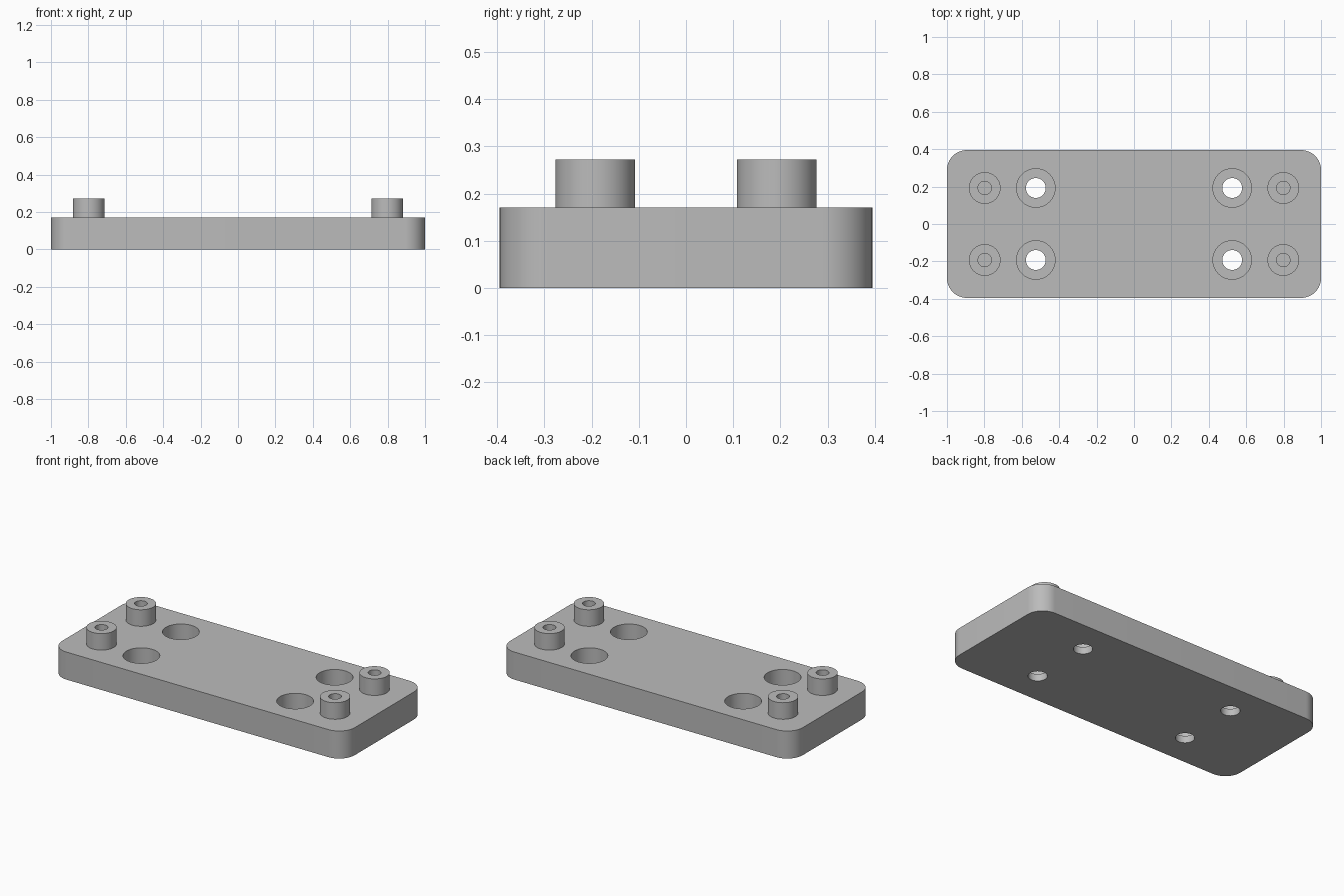
import bpy, bmesh, math
from mathutils import Matrix, Vector

default = bpy.data.objects.get("Cube")
if default:
    bpy.data.objects.remove(default, do_unlink=True)

HALF_X, HALF_Y, CORNER, THICK = 1.0, 0.395, 0.106, 0.17
ROW_Y = 0.1925

grey = bpy.data.materials.new("plain grey")
colour = (0.5, 0.5, 0.5, 1)
grey.diffuse_color = colour
grey.use_nodes = True
grey.node_tree.nodes["Principled BSDF"].inputs["Base Color"].default_value = colour


def make_object(name, bm, location=(0, 0, 0)):
    bmesh.ops.recalc_face_normals(bm, faces=bm.faces)
    mesh = bpy.data.meshes.new(name)
    bm.to_mesh(mesh)
    bm.free()
    mesh.materials.append(grey)
    obj = bpy.data.objects.new(name, mesh)
    obj.location = location
    bpy.context.collection.objects.link(obj)
    return obj


def lathe(name, profile, location, steps=64):
    """Revolve a radius/height profile about z."""
    bm = bmesh.new()
    verts = [bm.verts.new((r, 0, z)) for r, z in profile]
    edges = [bm.edges.new(pair) for pair in zip(verts, verts[1:])]
    bmesh.ops.spin(bm, geom=verts + edges, cent=(0, 0, 0), axis=(0, 0, 1),
                   angle=math.tau, steps=steps, use_merge=True)
    bmesh.ops.remove_doubles(bm, verts=bm.verts, dist=1e-5)
    return make_object(name, bm, location)


def smooth(obj):
    bpy.ops.object.select_all(action="DESELECT")
    obj.select_set(True)
    bpy.context.view_layer.objects.active = obj
    bpy.ops.object.shade_smooth_by_angle(angle=math.radians(30))


# Rounded base plate
bm = bmesh.new()
bmesh.ops.create_cube(bm, size=1, matrix=Matrix.Translation((0, 0, THICK / 2))
                      @ Matrix.Diagonal((2 * HALF_X, 2 * HALF_Y, THICK, 1)))
uprights = [e for e in bm.edges
            if abs((e.verts[0].co - e.verts[1].co).normalized().z) > 0.9]
bmesh.ops.bevel(bm, geom=uprights, offset=CORNER, segments=16, profile=0.5,
                affect="EDGES")
plate = make_object("base_plate", bm)

sides = [(sx, sy, f"{'left' if sx > 0 else 'right'}_{'back' if sy > 0 else 'front'}")
         for sx in (-1, 1) for sy in (-1, 1)]

# Counterbored screw holes through the plate
web = 0.043
bore = [(0, -0.05), (0.053, -0.05), (0.053, web), (0.103, web), (0.103, 0.25), (0, 0.25)]
cutters = []
for sx, sy, label in sides:
    cutter = lathe("hole_cutter_" + label, bore, (sx * 0.525, sy * ROW_Y, 0))
    cutter.hide_render = True
    mod = plate.modifiers.new("screw hole", "BOOLEAN")
    mod.operation = "DIFFERENCE"
    mod.solver = "EXACT"
    mod.object = cutter
    cutters.append(cutter)

bpy.context.view_layer.update()
cut_mesh = bpy.data.meshes.new_from_object(
    plate.evaluated_get(bpy.context.evaluated_depsgraph_get()))
plate.modifiers.clear()
plate.data = cut_mesh
for cutter in cutters:
    bpy.data.objects.remove(cutter, do_unlink=True)
smooth(plate)

# Hollow standoff posts near the ends
top, floor = 0.272, THICK + 0.003
post = [(0, 0.15), (0.0845, 0.15), (0.0845, top), (0.036, top), (0.036, floor), (0, floor)]
for sx, sy, label in sides:
    smooth(lathe("standoff_post_" + label, post, (sx * 0.798, sy * ROW_Y, 0)))
